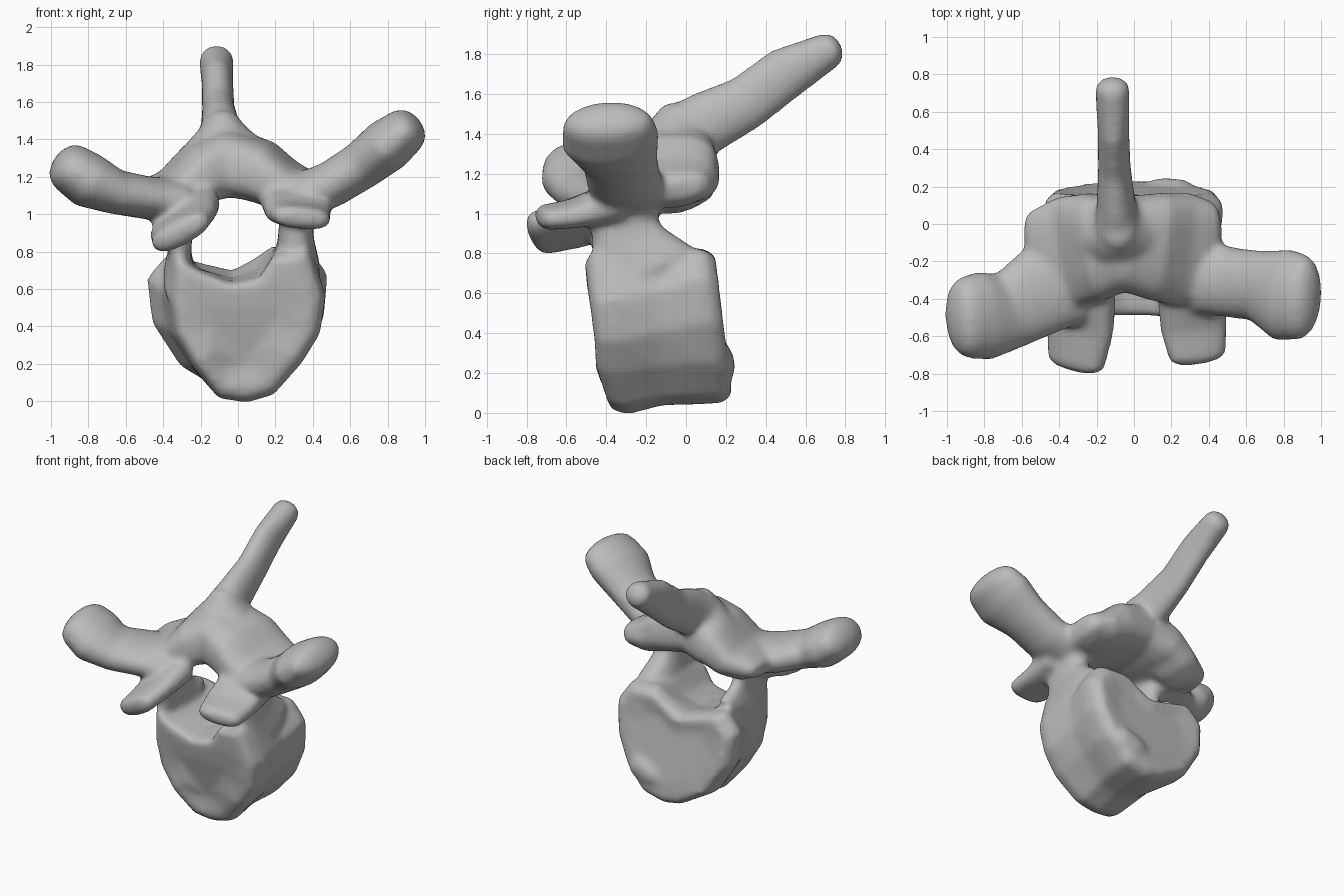
import bpy, bmesh, math
from mathutils import Vector

cube = bpy.data.objects.get("Cube")
if cube:
    bpy.data.objects.remove(cube, do_unlink=True)

bone = bpy.data.materials.new("bone grey")
bone.use_nodes = True
bone.diffuse_color = (0.5, 0.5, 0.5, 1)
bone.node_tree.nodes["Principled BSDF"].inputs["Base Color"].default_value = (0.5, 0.5, 0.5, 1)

bm = bmesh.new()


def skin(rings):
    """Skin a list of equal rings of points into a closed shell."""
    part = bmesh.new()
    loops = [[part.verts.new(p) for p in ring] for ring in rings]
    n = len(loops[0])
    for a, b in zip(loops, loops[1:]):
        for i in range(n):
            j = (i + 1) % n
            part.faces.new((a[i], a[j], b[j], b[i]))
    part.faces.new(loops[0][::-1])
    part.faces.new(loops[-1])
    bmesh.ops.recalc_face_normals(part, faces=part.faces)
    mesh = bpy.data.meshes.new("part")
    part.to_mesh(mesh)
    part.free()
    bm.from_mesh(mesh)
    bpy.data.meshes.remove(mesh)


def limb(stations, side, power=0.8, n=20):
    """Round-ended limb through (x, y, z, half width along side, half depth)."""
    pts = [Vector(s[:3]) for s in stations]
    side = Vector(side)
    rings = []

    def ring(centre, along, w, d):
        u = (side - along * side.dot(along)).normalized()
        v = along.cross(u)
        out = []
        for i in range(n):
            c, s = math.cos(math.tau * i / n), math.sin(math.tau * i / n)
            out.append(centre + u * w * math.copysign(abs(c) ** power, c)
                       + v * d * math.copysign(abs(s) ** power, s))
        rings.append(out)

    last = len(pts) - 1
    for i, p in enumerate(pts):
        along = (pts[min(i + 1, last)] - pts[max(i - 1, 0)]).normalized()
        w, d = stations[i][3:]
        caps = (0.25, 0.6, 0.87)
        r = min(w, d) * 0.7
        if i == 0:
            for k in caps:
                ring(p - along * r * math.sqrt(1 - k * k), along, w * k, d * k)
        ring(p, along, w, d)
        if i == last:
            for k in caps[::-1]:
                ring(p + along * r * math.sqrt(1 - k * k), along, w * k, d * k)
    skin(rings)


# Heart-shaped body, lofted from front outline to back outline
front = [(-.04, .64), (.12, .67), (.2, .8), (.39, .82), (.47, .56), (.44, .36), (.34, .2),
         (.19, .03), (.05, -.01), (-.1, .01), (-.23, .17), (-.34, .35), (-.37, .55),
         (-.35, .79), (-.22, .71)]
back = [(-.03, .7), (.08, .76), (.18, .83), (.38, .82), (.48, .68), (.46, .45), (.37, .25),
        (.22, .08), (.05, .04), (-.08, .06), (-.31, .19), (-.46, .42), (-.49, .66),
        (-.38, .79), (-.2, .74)]
body = []
for y, mix, scale in ((-.445, 0, .55), (-.455, 0, .84), (-.43, 0, .95), (-.35, 0, 1),
                      (-.12, .5, .95), (.06, 1, 1), (.14, 1, .98), (.19, 1, .88), (.18, 1, .55)):
    ring = []
    for (ax, az), (bx, bz) in zip(front, back):
        x, z = ax + (bx - ax) * mix, az + (bz - az) * mix
        if y > .1:
            lean = .1 * (.45 - z)
        else:
            lean = (.35 * max(0, .16 - z) - .1 * max(0, z - .3)) * (y < -.3)
        ring.append((x * scale, y + lean, .42 + (z - .42) * scale))
    body.append(ring)
skin(body)
# Low rear swelling of the body
limb([(.05, .13, .2, .09, .09), (.16, .15, .23, .1, .1), (.26, .15, .27, .09, .1)], (0, 1, 0), 1)

# Pedicles joining body and arch
limb([(.31, -.2, .7, .27, .13), (.31, -.28, .84, .2, .1), (.31, -.31, .95, .17, .09),
      (.33, -.3, 1.1, .18, .11)], (0, 1, 0))
limb([(-.32, -.2, .68, .27, .08), (-.31, -.28, .8, .2, .06), (-.31, -.31, .92, .17, .07),
      (-.34, -.3, 1.08, .18, .1)], (0, 1, 0))

# Sloping arch plates over the canal
limb([(-.07, -.1, 1.28, .25, .18), (.12, -.12, 1.23, .29, .165), (.26, -.14, 1.15, .3, .13),
      (.4, -.15, 1.12, .27, .09)], (0, 1, .12), .7)
limb([(-.05, -.1, 1.28, .25, .18), (-.2, -.12, 1.22, .29, .165), (-.36, -.15, 1.13, .3, .1),
      (-.53, -.17, 1.09, .24, .07)], (0, 1, .12), .7)

# Long rear spine
limb([(-.05, -.25, 1.26, .2, .08), (-.08, -.08, 1.37, .15, .15), (-.095, .1, 1.455, .105, .16),
      (-.105, .3, 1.555, .088, .14), (-.11, .5, 1.705, .085, .135), (-.115, .72, 1.82, .094, .092)],
     (1, 0, 0), 1)
# Flared root of the spine
limb([(-.07, -.06, 1.24, .33, .18), (-.075, -.05, 1.36, .23, .17), (-.085, -.01, 1.47, .11, .14)],
     (1, 0, 0), 1)

# Side processes with clubbed tips
limb([(.34, -.28, 1.1, .2, .12), (.5, -.31, 1.16, .19, .125), (.66, -.33, 1.26, .19, .13),
      (.8, -.38, 1.37, .25, .145), (.9, -.39, 1.45, .23, .125)], (0, 1, 0), 1)
limb([(-.34, -.3, 1.07, .24, .12), (-.5, -.36, 1.09, .24, .115), (-.66, -.46, 1.12, .21, .12),
      (-.8, -.49, 1.18, .24, .15), (-.9, -.5, 1.25, .22, .135)], (0, 1, 0), .95)

# Front joint facets: tilted tongues
limb([(.31, -.36, 1.06, .19, .1), (.32, -.56, 1.0, .18, .07), (.34, -.71, .98, .155, .06)],
     (1, 0, -.12), .75)
limb([(-.27, -.36, 1.02, .19, .1), (-.29, -.56, .95, .2, .075), (-.31, -.74, .9, .17, .07)],
     (1, 0, .6), .75)

# Rear joint facets: thin lips under the arch, tucked forward at the lower edge
limb([(.14, .04, 1.18, .14, .06), (.26, .03, 1.13, .15, .065), (.37, 0, 1.1, .14, .06)],
     (0, 1, .45))
limb([(-.18, .03, 1.16, .13, .06), (-.32, .01, 1.1, .14, .07), (-.45, -.04, 1.06, .12, .06)],
     (0, 1, .35))

# Fuse the parts into one smooth bone
mesh = bpy.data.meshes.new("vertebra")
bm.to_mesh(mesh)
bm.free()
mesh.materials.append(bone)
vertebra = bpy.data.objects.new("vertebra", mesh)
bpy.context.scene.collection.objects.link(vertebra)
fuse = vertebra.modifiers.new("fuse", 'REMESH')
fuse.mode = 'VOXEL'
fuse.voxel_size = 0.018
fuse.use_smooth_shade = True
soften = vertebra.modifiers.new("soften", 'SMOOTH')
soften.factor = 0.5
soften.iterations = 14
